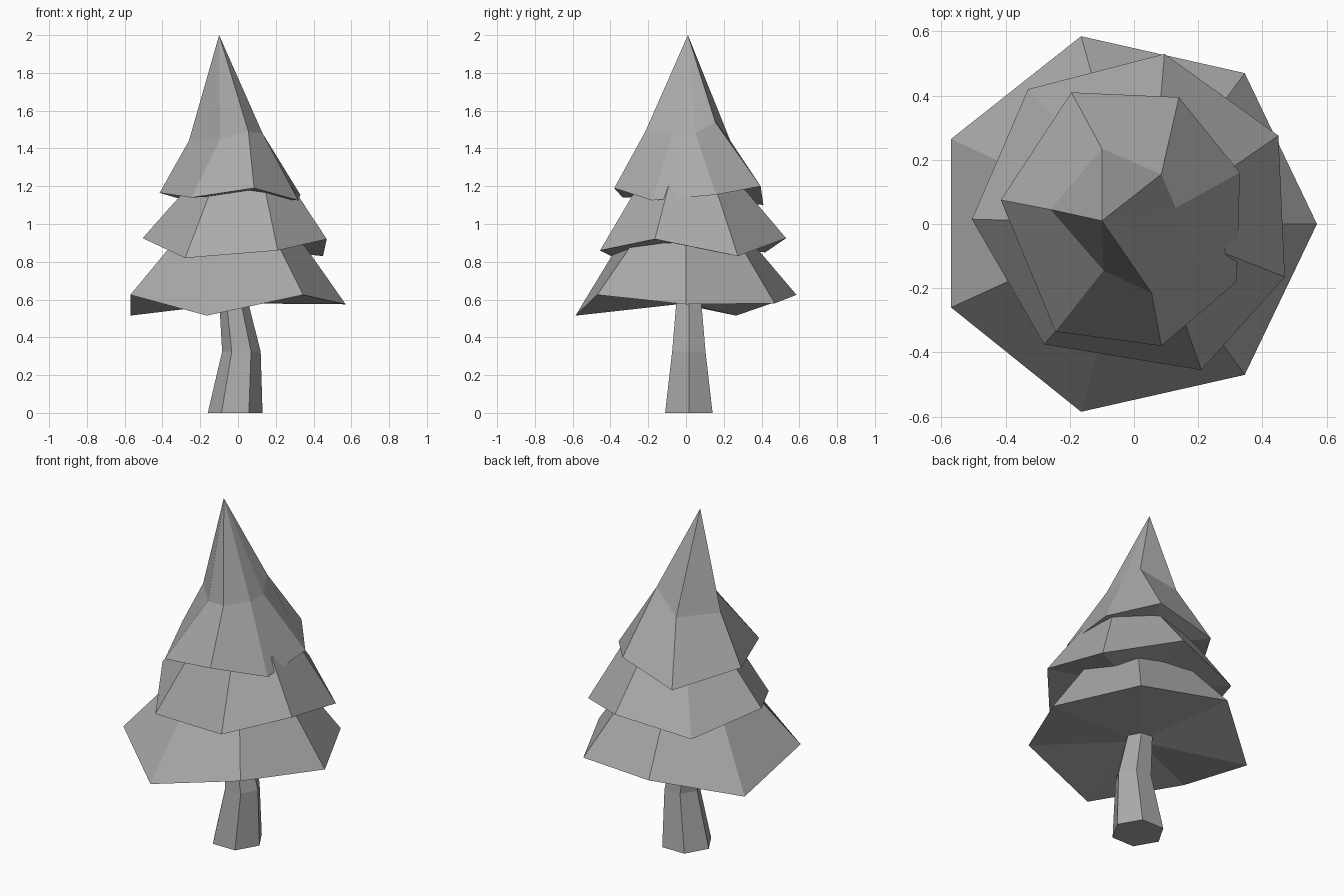
import bpy
import bmesh
from math import cos, sin, tau
from mathutils import Vector

cube = bpy.data.objects.get("Cube")
if cube:
    bpy.data.objects.remove(cube, do_unlink=True)

# One plain grey for the whole tree
grey = bpy.data.materials.new("plain grey")
grey.use_nodes = True
colour = (0.4, 0.4, 0.4, 1)
grey.diffuse_color = colour
grey.node_tree.nodes["Principled BSDF"].inputs["Base Color"].default_value = colour


def loft(name, rings, bottom, top):
    """Join rings of points, bottom to top, and close both ends with fans."""
    bm = bmesh.new()
    loops = [[bm.verts.new(point) for point in ring] for ring in rings]
    count = len(loops[0])
    low, high = bm.verts.new(bottom), bm.verts.new(top)
    for i in range(count):
        j = (i + 1) % count
        for under, over in zip(loops, loops[1:]):
            bm.faces.new((under[i], under[j], over[j], over[i]))
        bm.faces.new((low, loops[0][j], loops[0][i]))
        bm.faces.new((high, loops[-1][i], loops[-1][j]))
    bmesh.ops.recalc_face_normals(bm, faces=bm.faces)
    mesh = bpy.data.meshes.new(name)
    bm.to_mesh(mesh)
    bm.free()
    mesh.materials.append(grey)
    obj = bpy.data.objects.new(name, mesh)
    bpy.context.collection.objects.link(obj)
    return obj


def middle(ring):
    """Average point of a ring."""
    return sum((Vector(point) for point in ring), Vector()) / len(ring)


def shrink(ring, centre, scale, height):
    """Scaled copy of a ring, flattened at the given height."""
    return [(centre[0] + (x - centre[0]) * scale,
             centre[1] + (y - centre[1]) * scale, height) for x, y, z in ring]


def hexagon(x, y, radius, z):
    return [(x + radius * cos(tau * i / 6), y + radius * sin(tau * i / 6), z)
            for i in range(6)]


def skirt(name, rim, centre, scale, height):
    """Sloping tier of branches with an uneven rim."""
    loft(name, [rim, shrink(rim, centre, scale, height)],
         middle(rim), (centre[0], centre[1], height))


# Bent trunk, tapering upwards
trunk_rings = [hexagon(-.015, .015, .145, 0),
               hexagon(.018, .015, .102, .325),
               hexagon(-.025, .015, .075, .6)]
loft("trunk", trunk_rings, middle(trunk_rings[0]), middle(trunk_rings[-1]))

# Uneven rims of the tiers, anticlockwise
lower_rim = [(.57, 0, .575), (.345, .47, .58), (-.165, .585, .625),
             (-.57, .265, .515), (-.57, -.26, .625), (-.165, -.585, .515),
             (.345, -.47, .625)]
middle_rim = [(.47, -.165, .92), (.45, .275, .83), (.095, .53, .925),
              (-.33, .42, .85), (-.505, .015, .925), (-.28, -.375, .82),
              (.21, -.455, .86)]
upper_rim = [(.32, -.18, 1.125), (.33, .16, 1.155), (.14, .395, 1.2),
             (-.195, .41, 1.1), (-.415, .075, 1.165), (-.245, -.335, 1.14),
             (.085, -.38, 1.19)]

skirt("lower_branches", lower_rim, (0, 0), .6, .9)
skirt("middle_branches", middle_rim, (.05, 0), .56, 1.2)

# Top tier, with a bend below the leaning tip
bend = [(.13, -.07, 1.48), (.13, .05, 1.48), (.085, .155, 1.54),
        (-.1, .235, 1.44), (-.26, .045, 1.44), (-.095, -.145, 1.45),
        (.055, -.215, 1.49)]
loft("upper_branches", [upper_rim, bend], middle(upper_rim), (-.1, .01, 2))
